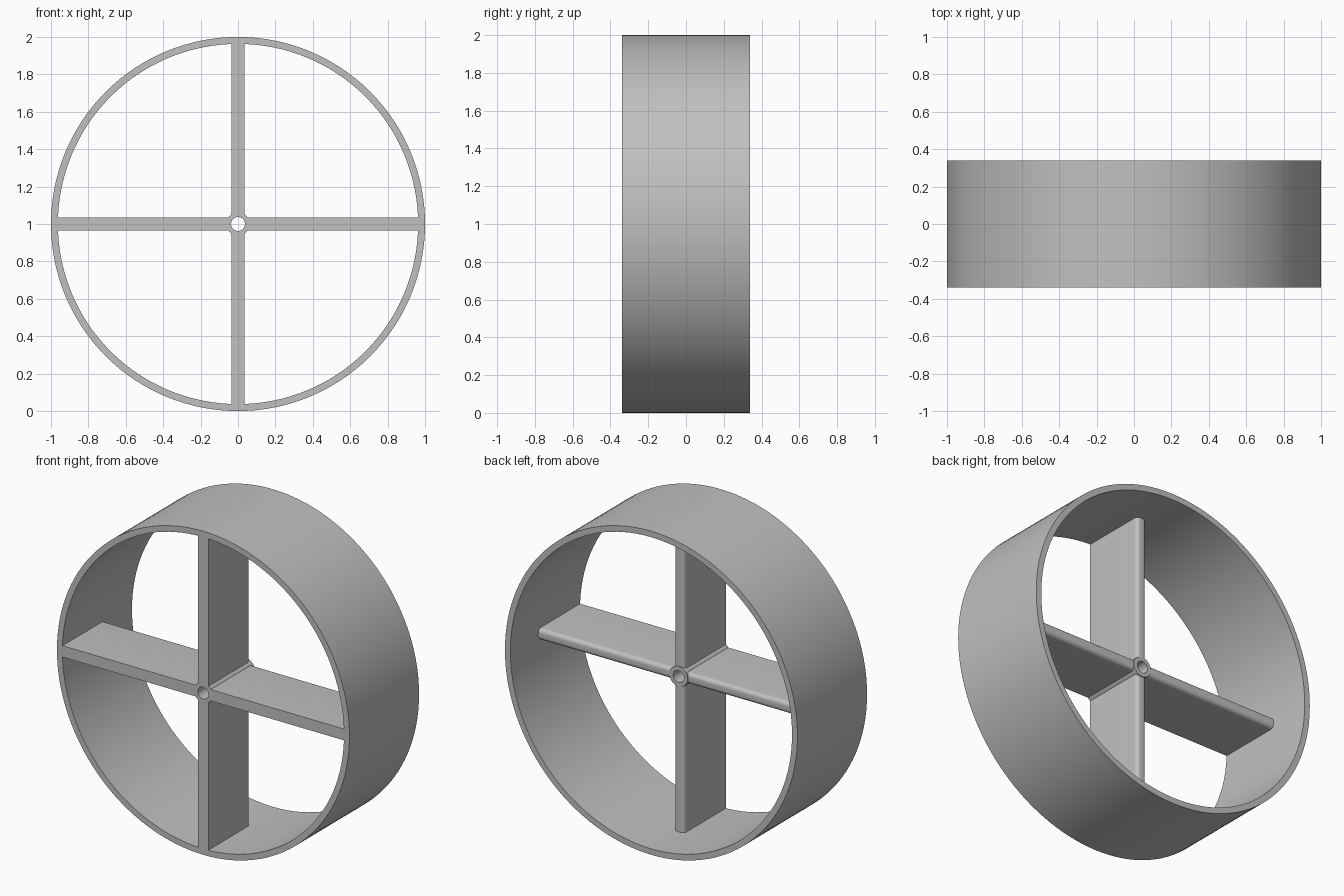
import bpy
import math
from mathutils import Matrix, Vector

cube = bpy.data.objects.get("Cube")
if cube:
    bpy.data.objects.remove(cube, do_unlink=True)

FRONT, BACK = -0.34, 0.34
CENTRE = Vector((0, 0, 1))

grey = bpy.data.materials.new("plain_grey")
grey.use_nodes = True
colour = (0.53, 0.53, 0.53, 1)
grey.diffuse_color = colour
grey.node_tree.nodes["Principled BSDF"].inputs["Base Color"].default_value = colour


def add_part(name, verts, faces):
    mesh = bpy.data.meshes.new(name)
    mesh.from_pydata([v + CENTRE for v in verts], [], faces)
    mesh.materials.append(grey)
    obj = bpy.data.objects.new(name, mesh)
    bpy.context.collection.objects.link(obj)
    bpy.ops.object.select_all(action="DESELECT")
    obj.select_set(True)
    bpy.context.view_layer.objects.active = obj
    bpy.ops.object.shade_smooth_by_angle(angle=math.radians(30))
    return obj


def tube(name, outer, inner, y0, y1, steps):
    """Rectangular section turned around the y axis."""
    section = [(outer, y0), (outer, y1), (inner, y1), (inner, y0)]
    verts, faces = [], []
    for i in range(steps):
        a = math.tau * i / steps
        verts += [Vector((r * math.cos(a), y, r * math.sin(a))) for r, y in section]
        j = (i + 1) % steps
        for k in range(4):
            m = (k + 1) % 4
            faces.append((4 * i + k, 4 * i + m, 4 * j + m, 4 * j + k))
    return add_part(name, verts, faces)


def spoke(name, angle, half=0.035, tip=0.068, fillet=0.025, r0=0.045, r1=0.975):
    """Flat blade, square at the front and rounded along its back edge."""
    section = [(-half, FRONT), (half, FRONT)]
    for side, start in ((1, 0), (-1, 90)):
        for s in range(9):
            a = math.radians(start + 90 * s / 8)
            section.append((side * (half - fillet) + fillet * math.cos(a),
                            tip - fillet + fillet * math.sin(a)))
    n = len(section)
    turn = Matrix.Rotation(angle, 3, "Y")
    verts = [turn @ Vector((r, y, t)) for r in (r0, r1) for t, y in section]
    faces = [(k, n + k, n + (k + 1) % n, (k + 1) % n) for k in range(n)]
    faces += [tuple(range(n)), tuple(reversed(range(n, 2 * n)))]
    return add_part(name, verts, faces)


# Outer rim and central bored hub
tube("rim", 1.0, 0.963, FRONT, BACK, 128)
tube("hub", 0.062, 0.037, FRONT, 0.073, 48)

# Four blades in a cross
for i, label in enumerate(("left", "bottom", "right", "top")):
    spoke(label + "_spoke", i * math.pi / 2)
